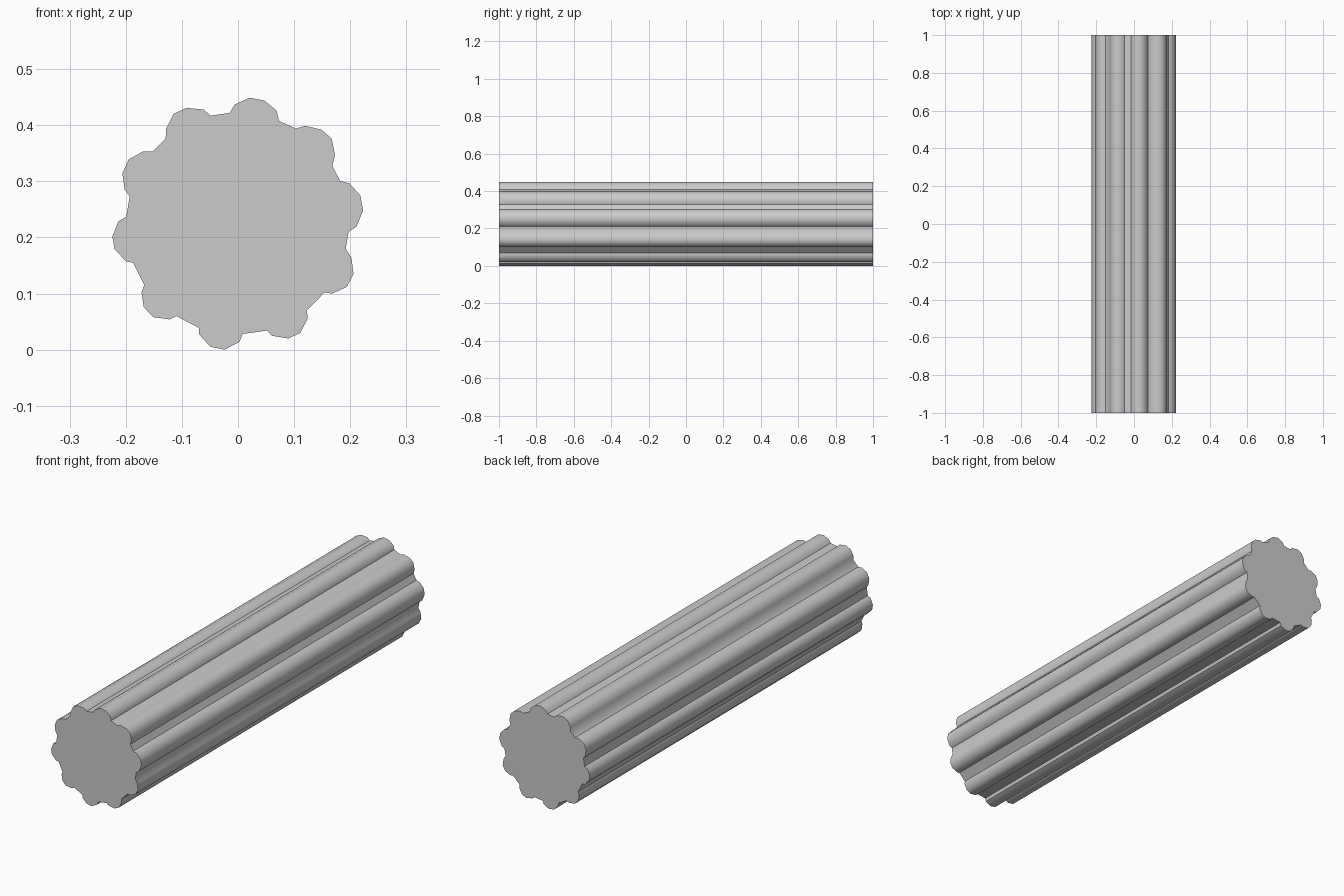
import bpy, bmesh
from math import radians

if "Cube" in bpy.data.objects:
    bpy.data.objects.remove(bpy.data.objects["Cube"])

# Fluted outline, clockwise from the top (x, z in thousandths), one row per lobe
LOBES = [
    [(-6, 437), (21, 449), (47, 444), (69, 426), (73, 408), (103, 394)],
    [(120, 399), (149, 392), (167, 376), (173, 346), (168, 328), (182, 301)],
    [(199, 296), (218, 275), (223, 248), (211, 219), (197, 210), (192, 180)],
    [(202, 164), (206, 135), (194, 112), (168, 100), (154, 102), (123, 70)],
    [(124, 55), (111, 30), (90, 20), (60, 25), (51, 34), (8, 28)],
    [(3, 14), (-24, 0), (-49, 5), (-69, 27), (-70, 39), (-110, 60)],
    [(-122, 54), (-151, 58), (-168, 76), (-172, 103), (-167, 115), (-187, 155)],
    [(-199, 157), (-220, 179), (-224, 202), (-213, 229), (-199, 237), (-193, 273)],
    [(-202, 285), (-206, 314), (-195, 339), (-170, 353), (-152, 353), (-129, 376)],
    [(-128, 394), (-115, 420), (-92, 431), (-61, 428), (-49, 417), (-15, 422)],
]
LENGTH = 2.0

# Extrude the outline along y into a closed bar
bm = bmesh.new()
ring = [bm.verts.new((x / 1000, -LENGTH / 2, z / 1000)) for lobe in LOBES for x, z in lobe]
cap = bm.faces.new(ring)
ext = bmesh.ops.extrude_face_region(bm, geom=[cap], use_keep_orig=True)
moved = [g for g in ext["geom"] if isinstance(g, bmesh.types.BMVert)]
bmesh.ops.translate(bm, verts=moved, vec=(0, LENGTH, 0))
bmesh.ops.recalc_face_normals(bm, faces=bm.faces)

mesh = bpy.data.meshes.new("fluted_bar")
bm.to_mesh(mesh)
bm.free()
bar = bpy.data.objects.new("fluted_bar", mesh)
bpy.context.collection.objects.link(bar)

# Smooth rounded lobes, sharp valleys and ends
bpy.context.view_layer.objects.active = bar
bar.select_set(True)
bpy.ops.object.shade_smooth_by_angle(angle=radians(42))
